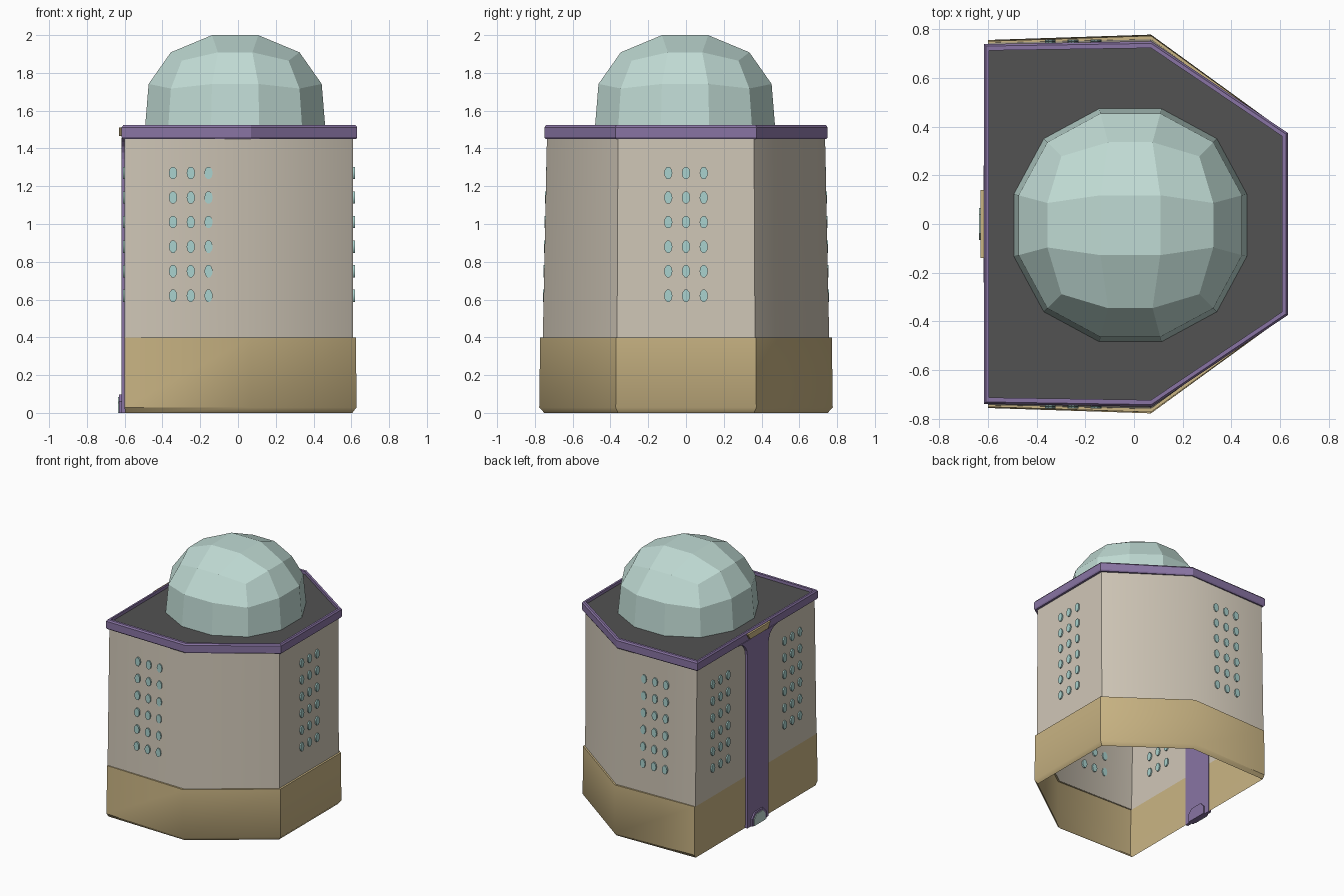
import bpy, bmesh, math
from mathutils import Matrix, Vector

if "Cube" in bpy.data.objects:
    bpy.data.objects.remove(bpy.data.objects["Cube"])


def material(name, rgb):
    m = bpy.data.materials.new(name)
    m.diffuse_color = (*rgb, 1)
    m.use_nodes = True
    m.node_tree.nodes["Principled BSDF"].inputs["Base Color"].default_value = m.diffuse_color
    return m


CREAM = material("cream_wall", (0.63, 0.57, 0.475))
SAND = material("sand_base", (0.59, 0.46, 0.23))
PURPLE = material("purple_trim", (0.25, 0.175, 0.37))
DARK = material("dark_roof", (0.085, 0.085, 0.085))
PALE = material("pale_green_dome", (0.53, 0.71, 0.66))
GLASS = material("window_blue", (0.40, 0.65, 0.62))


def finish(name, bm, mat, smooth=None):
    me = bpy.data.meshes.new(name)
    bm.to_mesh(me)
    bm.free()
    ob = bpy.data.objects.new(name, me)
    bpy.context.collection.objects.link(ob)
    me.materials.append(mat)
    if smooth:
        bpy.ops.object.select_all(action='DESELECT')
        ob.select_set(True)
        bpy.context.view_layer.objects.active = ob
        bpy.ops.object.shade_smooth_by_angle(angle=math.radians(smooth))
    return ob


def plan(back, side_y, front_x, front_y):
    """Six-sided footprint, counter-clockwise, mirrored across y."""
    half = [(back[0], -back[1]), (0.07, -side_y), (front_x, -front_y)]
    return half + [(x, -y) for x, y in reversed(half)]


def loft(name, rings, mat, smooth=None, cap=False):
    bm = bmesh.new()
    loops = [[bm.verts.new((x, y, z)) for x, y in pts] for pts, z in rings]
    for a, b in zip(loops, loops[1:]):
        for i in range(len(a)):
            j = (i + 1) % len(a)
            bm.faces.new((a[i], a[j], b[j], b[i]))
    if cap:
        bm.faces.new(loops[-1])
    return finish(name, bm, mat, smooth)


def plate_x(name, half, x0, x1, mat):
    """Mirrored (y, z) outline extruded along x."""
    pts = half + [(-y, z) for y, z in reversed(half)]
    bm = bmesh.new()
    f = bm.faces.new([bm.verts.new((x0, y, z)) for y, z in pts])
    r = bmesh.ops.extrude_face_region(bm, geom=[f])
    for v in r["geom"]:
        if isinstance(v, bmesh.types.BMVert):
            v.co.x = x1
    bmesh.ops.recalc_face_normals(bm, faces=bm.faces)
    return finish(name, bm, mat)


# Base skirt, open underneath, with a small lip at top and bottom
loft("base_skirt", [
    (plan((-0.598, 0.735), 0.75, 0.605, 0.36), 0.0),
    (plan((-0.60, 0.755), 0.777, 0.627, 0.372), 0.028),
    (plan((-0.60, 0.75), 0.772, 0.625, 0.37), 0.4),
    (plan((-0.60, 0.74), 0.757, 0.61, 0.365), 0.4)], SAND, 40)

# Tapered walls
loft("walls", [
    (plan((-0.60, 0.743), 0.758, 0.61, 0.365), 0.398),
    (plan((-0.60, 0.72), 0.736, 0.61, 0.36), 1.47)], CREAM, 40)

# Rim around the roof, chamfered on its outer edges
loft("roof_rim", [
    (plan((-0.598, 0.718), 0.732, 0.608, 0.358), 1.45),
    (plan((-0.61, 0.732), 0.744, 0.626, 0.37), 1.45),
    (plan((-0.616, 0.738), 0.75, 0.631, 0.374), 1.46),
    (plan((-0.616, 0.738), 0.75, 0.631, 0.374), 1.512),
    (plan((-0.608, 0.73), 0.741, 0.623, 0.369), 1.523),
    (plan((-0.595, 0.712), 0.722, 0.608, 0.36), 1.523),
    (plan((-0.595, 0.712), 0.722, 0.608, 0.36), 1.49)], PURPLE)

# Flat roof
loft("roof", [
    (plan((-0.597, 0.714), 0.725, 0.61, 0.361), 1.485),
    (plan((-0.597, 0.714), 0.725, 0.61, 0.361), 1.5)], DARK, cap=True)

# Low-poly dome: upper part of a flattened cube-sphere, three cells per side
bm = bmesh.new()
bmesh.ops.create_cube(bm, size=2)
bmesh.ops.subdivide_edges(bm, edges=bm.edges[:], cuts=2, use_grid_fill=True)
bmesh.ops.delete(bm, geom=[v for v in bm.verts if v.co.z < -0.9], context='VERTS')
for v in bm.verts:
    low = v.co.z < 0
    d = Vector([math.tan(c * math.pi / 4) for c in v.co]).normalized()
    r = 0.512 if low else 0.49
    v.co = (d.x * r - 0.015, d.y * r - 0.005, 1.49 if low else 1.647 + 0.377 * d.z)
bmesh.ops.recalc_face_normals(bm, faces=bm.faces)
if max(bm.faces, key=lambda f: f.calc_center_median().z).normal.z < 0:
    bmesh.ops.reverse_faces(bm, faces=bm.faces[:])
finish("dome", bm, PALE)

# Oval windows: three columns by six rows on front, rear, right and left walls
bm = bmesh.new()


def window(x, y, z, angle):
    m = (Matrix.Translation((x, y, z)) @ Matrix.Rotation(angle, 4, 'Z')
         @ Matrix.Rotation(math.pi / 2, 4, 'Y') @ Matrix.Diagonal((0.034, 0.022, 1, 1)))
    bmesh.ops.create_cone(bm, cap_ends=True, segments=10, radius1=1, radius2=1,
                          depth=0.02, matrix=m)


for row in range(6):
    z = 0.62 + row * 0.13
    wall_y = 0.752 - (z - 0.4) * 0.0225
    for col in (-0.094, 0, 0.094):
        window(0.61, col, z, 0)
        for s in (-1, 1):
            window(-0.25 + col, s * wall_y, z, s * math.pi / 2)
            window(-0.60, s * 0.44 + col, z, math.pi)
finish("windows", bm, GLASS, 40)

# Purple strip down the left wall, flaring into the rim
flare = [(0.24 - 0.11 * math.cos(t), 1.345 + 0.11 * math.sin(t))
         for t in (math.pi / 2 * i / 5 for i in range(6))]
plate_x("wall_strip", [(0.13, 0.0)] + flare, -0.618, -0.596, PURPLE)

# Sand plate on the rim above the strip
plate_x("rim_plate", [(0.11, 1.465), (0.14, 1.51)], -0.63, -0.61, SAND)

# Small arched door at the foot of the strip
plate_x("door_frame", [(0.085, 0.0), (0.085, 0.06), (0.05, 0.098)], -0.63, -0.585, PURPLE)
plate_x("door_panel", [(0.065, 0.0), (0.065, 0.052), (0.04, 0.083)], -0.635, -0.628, PALE)
